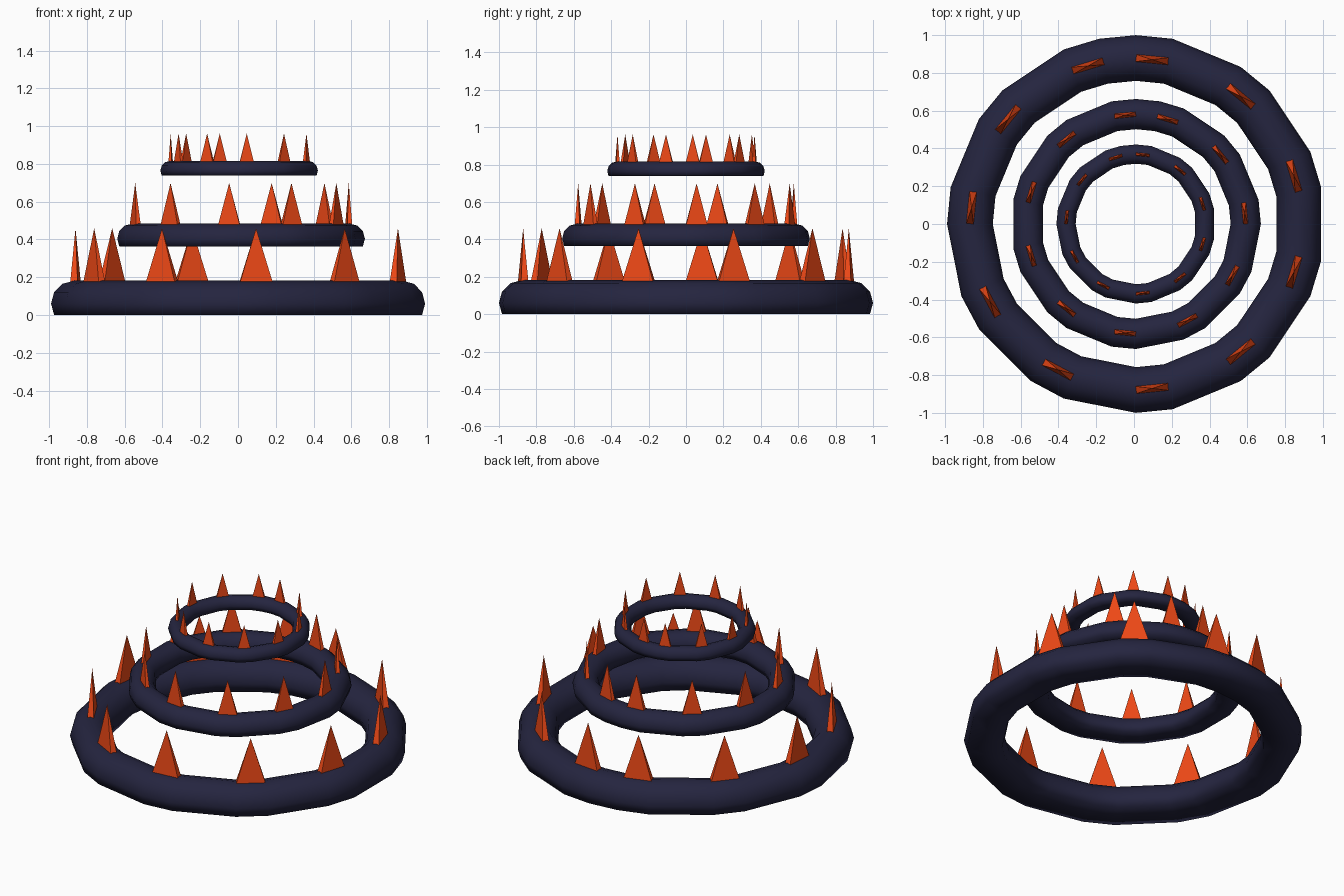
import bpy, bmesh, math

if "Cube" in bpy.data.objects:
    bpy.data.objects.remove(bpy.data.objects["Cube"])

SHIFT = 0.01  # centres the uneven ring outline on x = 0
STEP = math.tau / 32
PAIRS = [1, 4, 7, 9, 12, 15, 18, 21, 24, 27, 30]  # short ring segments that carry spikes


def material(name, color):
    m = bpy.data.materials.new(name)
    m.diffuse_color = color
    m.use_nodes = True
    m.node_tree.nodes["Principled BSDF"].inputs["Base Color"].default_value = m.diffuse_color
    return m


navy = material("navy", (0.018, 0.018, 0.05, 1))
orange = material("orange", (0.85, 0.065, 0.008, 1))


def finish(bm, name, mat, smooth):
    bmesh.ops.recalc_face_normals(bm, faces=bm.faces)
    for f in bm.faces:
        f.smooth = smooth
    me = bpy.data.meshes.new(name)
    bm.to_mesh(me)
    bm.free()
    me.materials.append(mat)
    ob = bpy.data.objects.new(name, me)
    ob.location.x = SHIFT
    bpy.context.collection.objects.link(ob)


def ring(name, R, r, z, offset):
    # round section cut flat underneath, swept through the uneven ring stations
    section = [(r * math.cos(math.radians(a)), r * math.sin(math.radians(a)))
               for a in range(-30, 211, 30)]
    bm = bmesh.new()
    loops = []
    for i in sorted({(p + k + offset) % 32 for p in PAIRS for k in (0, 1)}):
        c, s = math.cos(i * STEP), math.sin(i * STEP)
        loops.append([bm.verts.new(((R + u) * c, (R + u) * s, z + v)) for u, v in section])
    n = len(section)
    for a, b in zip(loops, loops[1:] + loops[:1]):
        for j in range(n):
            k = (j + 1) % n
            bm.faces.new((a[j], b[j], b[k], a[k]))
    finish(bm, name, navy, True)


def spikes(name, R, r, z, height, offset):
    # thin four-sided pyramids, one on each short segment
    bm = bmesh.new()
    mid, half, thick = R * math.cos(STEP / 2), R * math.sin(STEP / 2), 0.16 * r
    base, top = z + 0.95 * r, z + r + height
    for p in PAIRS:
        a = (p + offset + 0.5) * STEP
        c, s = math.cos(a), math.sin(a)

        def vert(u, t, h):
            return bm.verts.new(((mid + u) * c - t * s, (mid + u) * s + t * c, h))

        quad = [vert(u, t, base) for u, t in
                ((-thick, -half), (thick, -half), (thick, half), (-thick, half))]
        tip = vert(0, 0, top)
        bm.faces.new(quad)
        for j in range(4):
            bm.faces.new((quad[j], quad[(j + 1) % 4], tip))
    finish(bm, name, orange, False)


# three stacked tiers: centre radius, tube radius, centre height, spike height, rotation
for tier, R, r, z, h, off in (
        ("lower", 0.879, 0.121, 0.0605, 0.278, 0),
        ("middle", 0.582, 0.08, 0.404, 0.215, -1),
        ("upper", 0.37, 0.051, 0.765, 0.145, 0)):
    ring(tier + "_ring", R, r, z, off)
    spikes(tier + "_spikes", R, r, z, h, off)
